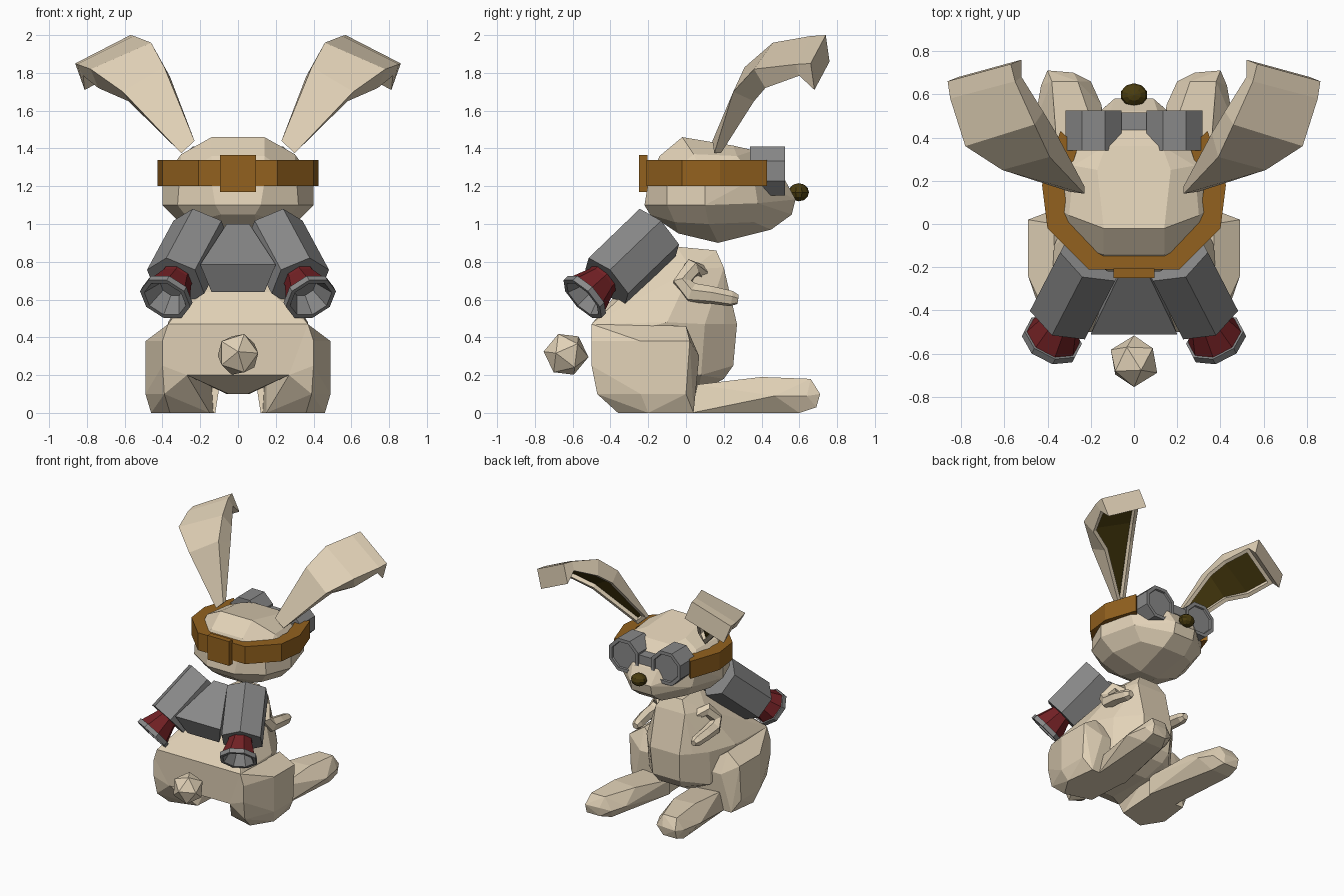
import bpy, bmesh, math
from mathutils import Vector, Matrix

if "Cube" in bpy.data.objects:
    bpy.data.objects.remove(bpy.data.objects["Cube"])


def mat(name, rgb):
    m = bpy.data.materials.new(name)
    m.diffuse_color = (*rgb, 1)
    m.use_nodes = True
    m.node_tree.nodes["Principled BSDF"].inputs["Base Color"].default_value = m.diffuse_color
    return m


FUR = mat("fur", (0.76, 0.645, 0.475))
DARK = mat("dark_brown", (0.07, 0.047, 0.005))
LEATHER = mat("leather", (0.29, 0.12, 0.013))
RED = mat("red", (0.17, 0.015, 0.018))
METAL = mat("metal", (0.25, 0.25, 0.25))


def finish(name, bm, mats, mirror=False):
    bmesh.ops.recalc_face_normals(bm, faces=bm.faces[:])
    me = bpy.data.meshes.new(name)
    bm.to_mesh(me)
    bm.free()
    for m in mats:
        me.materials.append(m)
    ob = bpy.data.objects.new(name, me)
    bpy.context.collection.objects.link(ob)
    if mirror:
        ob.modifiers.new("mirror", "MIRROR").use_mirror_merge = False
    return ob


def hull(name, pts, m, both=False, mirror=False):
    """Faceted solid around points; both=True adds the x-mirrored points to one solid."""
    bm = bmesh.new()
    for p in pts:
        bm.verts.new(p)
        if both:
            bm.verts.new((-p[0], p[1], p[2]))
    r = bmesh.ops.convex_hull(bm, input=bm.verts[:])
    junk = {g for g in r["geom_interior"] + r["geom_unused"] if isinstance(g, bmesh.types.BMVert)}
    bmesh.ops.delete(bm, geom=list(junk), context="VERTS")
    bmesh.ops.dissolve_limit(bm, angle_limit=math.radians(6), verts=bm.verts[:], edges=bm.edges[:])
    return finish(name, bm, [m], mirror)


def loft(bm, rings):
    vs = [[bm.verts.new(p) for p in r] for r in rings]
    n = len(vs[0])
    rows = []
    for a, b in zip(vs, vs[1:]):
        rows.append([bm.faces.new((a[i], a[(i + 1) % n], b[(i + 1) % n], b[i])) for i in range(n)])
    bm.faces.new(vs[0])
    bm.faces.new(vs[-1])
    return rows


def turned(name, p0, p1, prof, sides, mats, band_mats=None, cap_mat=0):
    """Profile of (distance, radius) turned round the axis p0 -> p1, mirrored in x."""
    p0, d = Vector(p0), (Vector(p1) - Vector(p0)).normalized()
    u = d.cross(Vector((0, 0, 1))).normalized()
    w = u.cross(d)
    bm = bmesh.new()
    angs = [2 * math.pi * (i + .5) / sides for i in range(sides)]
    rings = [[p0 + d * t + (u * math.cos(a) + w * math.sin(a)) * r for a in angs] for t, r in prof]
    rows = loft(bm, rings)
    for row, k in zip(rows, band_mats or [0] * len(rows)):
        for f in row:
            f.material_index = k
    bm.faces.ensure_lookup_table()
    bm.faces[-1].material_index = cap_mat
    return finish(name, bm, mats, True)


# torso and haunches
hull("torso", [(.08, -.05, .88), (.08, .16, .86), (.13, .2, .77), (.2, .03, .76),
               (.13, .27, .47), (.28, .1, .47), (.2, .2, .47), (.37, -.1, .48), (.37, -.5, .47),
               (.17, -.36, .64), (.12, .25, .25), (.1, .2, .18), (.27, .08, .2),
               (.27, -.49, .2), (.39, -.5, .38), (.05, -.3, .1), (.06, .06, .1)], FUR, both=True)
hull("haunch", [(.49, -.24, .38), (.49, .02, .38), (.49, -.24, .1), (.49, 0, .1), (.4, -.5, .38),
                (.4, -.5, .25), (.39, -.47, .1), (.27, -.49, .2), (.46, -.2, 0), (.43, .04, 0),
                (.13, .04, 0), (.15, -.3, 0), (.36, -.36, 0), (.37, -.5, .47), (.37, 0, .46),
                (.36, .07, .3), (.15, .07, .3)], FUR, mirror=True)
# feet
hull("foot", [(.12, .03, 0), (.36, .03, 0), (.1, .06, .13), (.34, .06, .15), (.17, .4, .18),
              (.36, .4, .19), (.26, .66, .18), (.38, .66, .18), (.15, .55, .09), (.46, .47, .09),
              (.43, .64, .09), (.2, .66, .08), (.28, .7, .1), (.4, .71, .1), (.28, .69, .03),
              (.4, .69, .03), (.24, .6, 0), (.4, .6, 0)], FUR, mirror=True)
# head
hull("head", [(.14, -.02, 1.46), (.17, .25, 1.415), (.13, .36, 1.39), (.14, -.14, 1.36),
              (.3, .04, 1.37), (.28, .27, 1.36), (.14, -.2, 1.22), (.31, -.1, 1.24),
              (.4, .1, 1.24), (.34, .36, 1.24), (.11, .52, 1.24), (.12, -.22, 1.1),
              (.32, -.1, 1.1), (.4, .1, 1.1), (.32, .38, 1.11), (.09, .58, 1.13), (.09, .56, 1.05),
              (.09, -.19, 1.05), (.25, -.06, 1.01), (.3, .12, 1), (.24, .36, 1.01),
              (.1, -.04, .95), (.1, .45, .97), (.08, .17, .9)], FUR, both=True)
# tail and nose
bm = bmesh.new()
bmesh.ops.create_icosphere(bm, subdivisions=1, radius=.12,
                           matrix=Matrix.Translation((0, -.635, .31)) @ Matrix.Rotation(1.45, 4, "X"))
finish("tail", bm, [FUR])
bm = bmesh.new()
bmesh.ops.create_uvsphere(bm, u_segments=10, v_segments=6, radius=1,
                          matrix=Matrix.Translation((0, .597, 1.168)) @ Matrix.Diagonal((.063, .054, .048, 1)))
finish("nose", bm, [DARK])

# ears: stations of (inner edge, outer edge, thickness offset), front side hollowed, drooping tip
bm = bmesh.new()
stations = [((.23, .14, 1.44), (.3, .15, 1.375), (0, .035, 0)),
            ((.39, .31, 1.83), (.61, .25, 1.7), (-.03, .11, -.05)),
            ((.46, .46, 1.96), (.78, .36, 1.82), (-.04, .06, -.1)),
            ((.55, .66, 1.995), (.85, .58, 1.845), (-.03, .02, -.06)),
            ((.57, .74, 2.0), (.862, .66, 1.85), (-.05, .02, -.14))]
rings = []
for a, b, o in stations:
    a, b, o = Vector(a), Vector(b), Vector(o)
    rings.append([a, b, b + o, a + o])
front = [row[2] for row in loft(bm, rings)[:3]]
bmesh.ops.recalc_face_normals(bm, faces=bm.faces[:])
bmesh.ops.inset_region(bm, faces=front, thickness=.028, use_even_offset=True)
bmesh.ops.inset_region(bm, faces=front, thickness=.002, depth=-.03)
for f in front:
    f.material_index = 1
finish("ear", bm, [FUR, DARK], True)

# arms: bent tube
path = [Vector(p) for p in [(.15, .08, .74), (.21, .03, .765), (.25, -.02, .69), (.265, .03, .635),
                            (.27, .13, .625), (.26, .24, .605), (.258, .275, .6)]]
radii = [.045, .052, .054, .056, .048, .042, .025]
bm = bmesh.new()
rings = []
for i, p in enumerate(path):
    t = (path[min(i + 1, 6)] - path[max(i - 1, 0)]).normalized()
    u = (Vector((1, 0, .3)) - t * t.dot(Vector((1, 0, .3)))).normalized()
    w = t.cross(u)
    rings.append([p + (u * math.cos(k * math.pi / 3) + w * math.sin(k * math.pi / 3)) * radii[i]
                  for k in range(6)])
loft(bm, rings)
finish("arm", bm, [FUR], True)

# goggles: strap, buckle, eyepieces, bridge
half = [(.34, .43), (.425, .18), (.4, -.02), (.21, -.21)]
outer = half + [(-x, y) for x, y in reversed(half)]
bm = bmesh.new()
loft(bm, [[(x, y, 1.2), (x, y, 1.34), (x * .76, .12 + (y - .12) * .76, 1.34),
           (x * .76, .12 + (y - .12) * .76, 1.2)] for x, y in outer])
finish("goggle_strap", bm, [LEATHER])
hull("strap_buckle", [(.095, y, z) for y in (-.25, -.205) for z in (1.17, 1.365)], LEATHER, both=True)
turned("goggle_eyepiece", (.187, .34, 1.28), (.187, .53, 1.28),
       [(0, .14), (.185, .14), (.185, .112), (.172, .108)], 8, [METAL])
hull("goggle_bridge", [(.075, y, z) for y in (.42, .515) for z in (1.25, 1.32)], METAL, both=True)

# rocket pack: tanks, link between them, flared nozzles
top, low = Vector((.19, -.15, .955)), Vector((.33, -.42, .695))
d = (low - top).normalized()
L = (low - top).length
turned("rocket_tank", top, low, [(0, .165), (L, .165)], 6, [METAL])
hull("rocket_link", [(.06, -.22, 1.0), (.2, -.51, .785), (.14, -.44, .64), (.05, -.1, .86)],
     METAL, both=True)
base = low + Vector((0, -.02, .012))
turned("rocket_nozzle", base + d * -.02, base + d,
       [(0, .09), (.03, .09), (.145, .13), (.145, .142), (.18, .142), (.18, .118), (.08, .065)],
       8, [RED, METAL], [0, 0, 1, 1, 1, 1], cap_mat=1)
